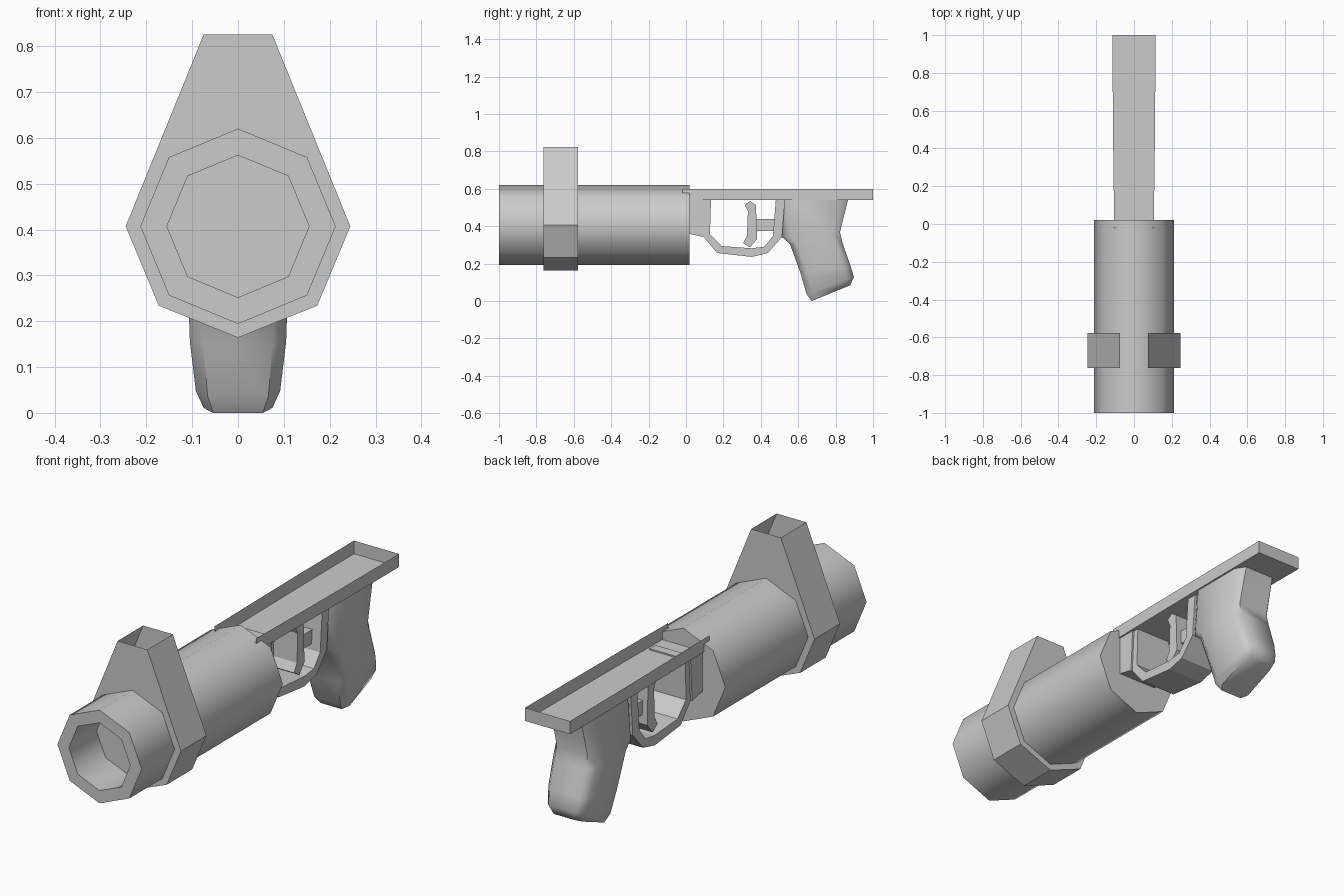
import bpy, bmesh, math
from math import sin, cos, pi

if "Cube" in bpy.data.objects:
    bpy.data.objects.remove(bpy.data.objects["Cube"])

CZ = 0.407  # height of the barrel axis


def finish(name, bm, smooth=None, recalc=True):
    if recalc:
        bmesh.ops.recalc_face_normals(bm, faces=bm.faces[:])
    me = bpy.data.meshes.new(name)
    bm.to_mesh(me)
    bm.free()
    ob = bpy.data.objects.new(name, me)
    bpy.context.collection.objects.link(ob)
    if smooth:
        bpy.ops.object.select_all(action='DESELECT')
        ob.select_set(True)
        bpy.context.view_layer.objects.active = ob
        bpy.ops.object.shade_smooth_by_angle(angle=math.radians(smooth))
    return ob


def bridge(bm, a, b, closed=True):
    n = len(a)
    return [bm.faces.new((a[i], a[(i + 1) % n], b[(i + 1) % n], b[i]))
            for i in range(n if closed else n - 1)]


def side_prism(name, profile, hw):
    """Extrude a (y, z) profile symmetrically across x."""
    bm = bmesh.new()
    l = [bm.verts.new((-hw, y, z)) for y, z in profile]
    r = [bm.verts.new((hw, y, z)) for y, z in profile]
    bm.faces.new(l)
    bm.faces.new(r)
    bridge(bm, l, r)
    return finish(name, bm)


def octagon(bm, r, y):
    return [bm.verts.new((r * sin(i * pi / 4), y, CZ + r * cos(i * pi / 4)))
            for i in range(8)]


# Eight-sided barrel with a blind bore at the muzzle
bm = bmesh.new()
rings = [octagon(bm, r, y) for r, y in
         ((0.213, 0.02), (0.213, -1), (0.155, -1), (0.155, -0.8))]
for a, b in zip(rings, rings[1:]):
    bridge(bm, a, b)
bm.faces.new(rings[0])
bm.faces.new(rings[-1])
finish("barrel", bm, 50)

# Sight band around the barrel, open at the top
half = [(0.075, 0.825), (0.245, CZ), (0.173, 0.234), (0, 0.164)]
outline = half + [(-x, z) for x, z in half[-2::-1]]
bm = bmesh.new()
f = [bm.verts.new((x, -0.762, z)) for x, z in outline]
b = [bm.verts.new((x, -0.578, z)) for x, z in outline]
bridge(bm, f, b, closed=False)
bm.faces.new(f[::-1])
bm.faces.new(b)
finish("sight_band", bm)

# Receiver tray: thin walls and floor, open top
bm = bmesh.new()
stations = [(-0.02, 0.105, 0.58), (0.02, 0.105, 0.54), (0.3, 0.109, 0.54),
            (0.6, 0.112, 0.54), (1.0, 0.114, 0.54)]
rows = [[bm.verts.new(p) for p in
         ((-w, y, 0.6), (-w, y, z), (w, y, z), (w, y, 0.6))]
        for y, w, z in stations]
for a, b in zip(rows, rows[1:]):
    bridge(bm, a, b, closed=False)
bm.faces.new(rows[-1])
finish("receiver_tray", bm)

# Mount block behind the barrel and trigger guard loop
side_prism("guard_mount", [(0.015, 0.54), (0.107, 0.54), (0.096, 0.342),
                           (0.015, 0.36)], 0.098)
outer = [(0.092, 0.546), (0.085, 0.355), (0.166, 0.257), (0.353, 0.236),
         (0.438, 0.257), (0.513, 0.342), (0.529, 0.54)]
inner = [(0.134, 0.546), (0.128, 0.358), (0.19, 0.294), (0.353, 0.282),
         (0.42, 0.291), (0.465, 0.348), (0.48, 0.54)]
bm = bmesh.new()
sides = [[[bm.verts.new((x, y, z)) for y, z in p] for p in (outer, inner)]
         for x in (-0.09, 0.09)]
(lo, li), (ro, ri) = sides
for a, b in ((lo, li), (li, ri), (ri, ro), (ro, lo)):
    bridge(bm, a, b, closed=False)
for i in (0, -1):
    bm.faces.new((lo[i], li[i], ri[i], ro[i]))
finish("trigger_guard", bm)

# Trigger and the rod behind it
side_prism("trigger", [(0.315, 0.513), (0.342, 0.535), (0.374, 0.513),
                       (0.38, 0.332), (0.342, 0.287), (0.305, 0.31),
                       (0.326, 0.348), (0.331, 0.48)], 0.07)
side_prism("trigger_rod", [(0.37, 0.438), (0.475, 0.438), (0.475, 0.374),
                           (0.37, 0.374)], 0.045)

# Grip lofted through chamfered sections: front y, z, back y, z, half width
sections = [(0.525, 0.54, 0.866, 0.54, 0.105),
            (0.513, 0.342, 0.823, 0.369, 0.108),
            (0.556, 0.305, 0.837, 0.31, 0.11),
            (0.612, 0.15, 0.879, 0.19, 0.105),
            (0.645, 0.036, 0.898, 0.128, 0.092),
            (0.672, 0.0, 0.877, 0.084, 0.075)]
bm = bmesh.new()
cut = [(0, 0.72), (0.13, 1), (0.87, 1), (1, 0.72)]
cut += [(t, -w) for t, w in reversed(cut)]
loops = [[bm.verts.new((w * hw, y0 + (y1 - y0) * t, z0 + (z1 - z0) * t))
          for t, w in cut] for y0, z0, y1, z1, hw in sections]
for a, b in zip(loops, loops[1:]):
    bridge(bm, a, b)
bm.faces.new(loops[0])
bm.faces.new(loops[-1])
finish("grip", bm, 50)
